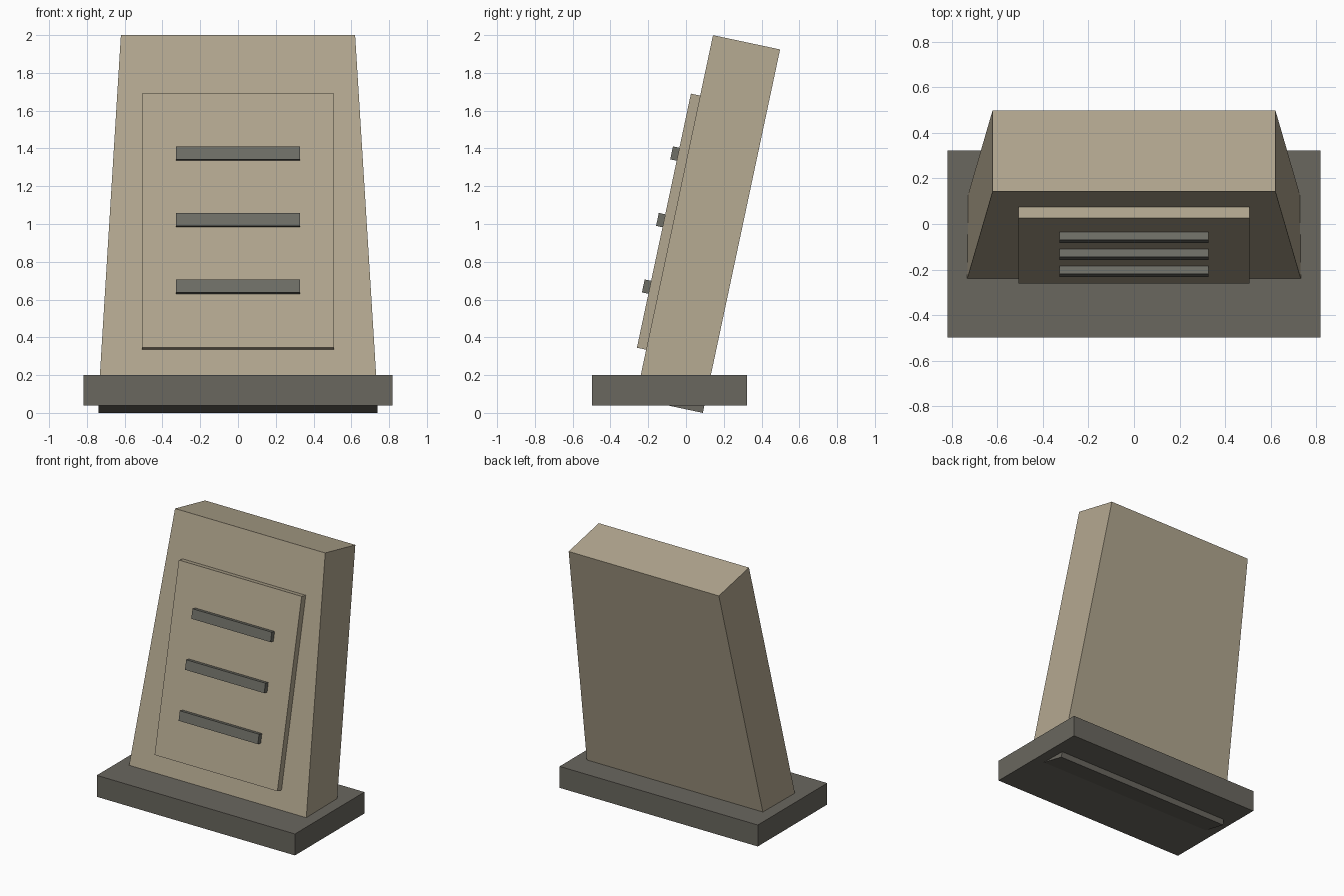
import bpy, bmesh, math
from mathutils import Matrix

cube = bpy.data.objects.get("Cube")
if cube:
    bpy.data.objects.remove(cube, do_unlink=True)


def material(name, color):
    mat = bpy.data.materials.new(name)
    mat.use_nodes = True
    mat.diffuse_color = (*color, 1)
    bsdf = mat.node_tree.nodes["Principled BSDF"]
    bsdf.inputs["Base Color"].default_value = (*color, 1)
    bsdf.inputs["Roughness"].default_value = 0.8
    return mat


beige = material("warm beige", (0.45, 0.388, 0.278))
dark = material("dark stone grey", (0.144, 0.136, 0.114))
slat_grey = material("slat grey", (0.156, 0.156, 0.133))

# Leaning frame: x across, y into the slab, z up along its front face
LEAN = Matrix.Translation((0, -0.266, 0.0755)) @ Matrix.Rotation(math.radians(-12), 4, "X")


def block(name, mat, y, z, bottom, top=None, frame=Matrix()):
    """Box spanning y and z ranges, with half widths at its bottom and top."""
    top = bottom if top is None else top
    bm = bmesh.new()
    bmesh.ops.create_cube(bm, size=2)
    for v in bm.verts:
        upper = v.co.z > 0
        v.co.x *= top if upper else bottom
        v.co.y = y[1] if v.co.y > 0 else y[0]
        v.co.z = z[1] if upper else z[0]
    bm.transform(frame)
    mesh = bpy.data.meshes.new(name)
    bm.to_mesh(mesh)
    bm.free()
    mesh.materials.append(mat)
    obj = bpy.data.objects.new(name, mesh)
    bpy.context.collection.objects.link(obj)
    return obj


# Base plinth
block("base", dark, (-0.497, 0.322), (0.04, 0.2), 0.818)

# Tapered leaning slab; its foot passes through the base
LENGTH, DEPTH, SPLIT = 1.967, 0.363, 0.08


def half_width(u):
    return 0.739 + (0.62 - 0.739) * u / LENGTH


block("slab_foot", dark, (0, DEPTH), (0, SPLIT), half_width(0), half_width(SPLIT), LEAN)
block("slab", beige, (0, DEPTH), (SPLIT, LENGTH), half_width(SPLIT), half_width(LENGTH), LEAN)

# Raised front panel
block("front_panel", beige, (-0.05, 0.02), (0.265, 1.64), 0.507, frame=LEAN)

# Three horizontal slats
for i in range(3):
    low = 0.557 + 0.36 * i
    block(f"slat_{i + 1}", slat_grey, (-0.085, -0.03), (low, low + 0.07), 0.327, frame=LEAN)
